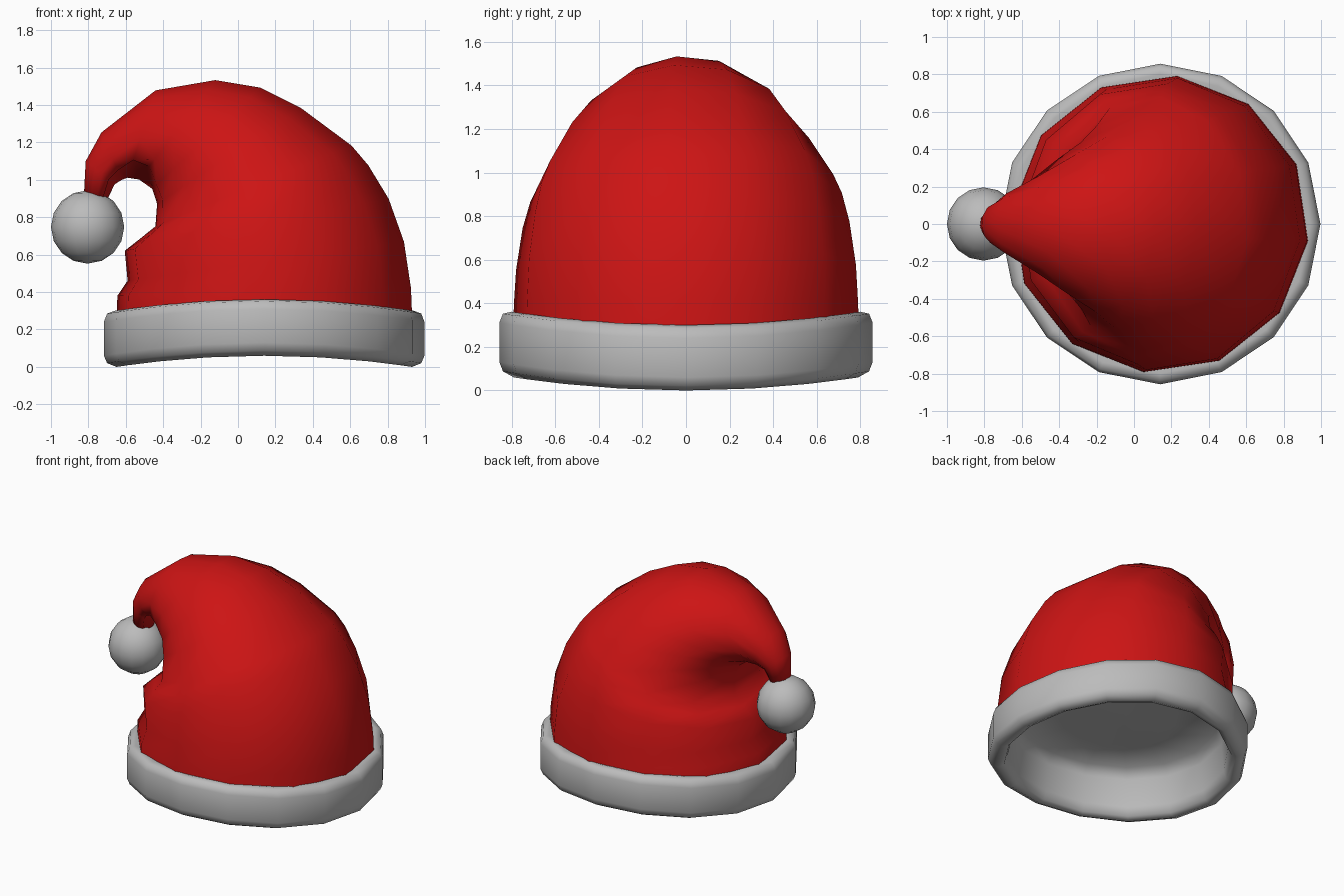
import bpy, bmesh, math

if "Cube" in bpy.data.objects:
    bpy.data.objects.remove(bpy.data.objects["Cube"])

CX = 0.14  # hat axis


def material(name, rgb):
    m = bpy.data.materials.new(name)
    m.diffuse_color = (*rgb, 1)
    m.use_nodes = True
    m.node_tree.nodes["Principled BSDF"].inputs["Base Color"].default_value = m.diffuse_color
    return m


red = material("red felt", (0.61, 0.007, 0.007))
fur = material("pale grey fur", (0.5, 0.5, 0.5))


def finish(bm, name, mat):
    bmesh.ops.recalc_face_normals(bm, faces=bm.faces)
    for f in bm.faces:
        f.smooth = True
    me = bpy.data.meshes.new(name)
    bm.to_mesh(me)
    bm.free()
    me.materials.append(mat)
    ob = bpy.data.objects.new(name, me)
    bpy.context.collection.objects.link(ob)
    return ob


def bridge(bm, rings, closed_end=True):
    for a, b in zip(rings, rings[1:]):
        n = len(a)
        for i in range(n):
            j = (i + 1) % n
            bm.faces.new((a[i], a[j], b[j], b[i]))
    if closed_end:
        bm.faces.new(rings[-1])


# Red body: tilting elliptical rings
# (outer x, z, inner x, z, half depth, groove under the tip)
sections = [
    (0.938, 0.22, -0.655, 0.22, 0.80, 0),
    (0.93, 0.42, -0.65, 0.38, 0.795, 0),
    (0.892, 0.67, -0.595, 0.46, 0.785, 0),
    (0.81, 0.90, -0.61, 0.62, 0.755, 0),
    (0.70, 1.08, -0.52, 0.69, 0.72, 0),
    (0.61, 1.185, -0.445, 0.75, 0.68, 0),
    (0.34, 1.385, -0.435, 0.87, 0.57, 0),
    (0.12, 1.495, -0.46, 0.95, 0.475, 0),
    (-0.12, 1.535, -0.53, 1.00, 0.38, 0.2),
    (-0.44, 1.48, -0.59, 1.01, 0.26, 0.4),
    (-0.73, 1.255, -0.62, 1.00, 0.165, 0.5),
    (-0.815, 1.10, -0.66, 0.975, 0.11, 0.5),
    (-0.825, 0.90, -0.70, 0.89, 0.07, 0),
]
bm = bmesh.new()
rings = []
for ox, oz, ix, iz, b, groove in sections:
    ring = []
    for k in range(12):
        t = math.radians(30 * k - 6.5)
        c, s = math.cos(t), math.sin(t)
        if k == 7:
            c *= 1 - groove
        ring.append(bm.verts.new(((ox + ix) / 2 + (ox - ix) / 2 * c, b * s,
                                  (oz + iz) / 2 + (oz - iz) / 2 * c)))
    rings.append(ring)
bridge(bm, rings)
finish(bm, "hat_body", red)

# Fur brim with inner lining: lathed profile, arched up at front and back
profile = [(0.72, 0.29), (0.80, 0.30), (0.84, 0.285), (0.857, 0.24),
           (0.857, 0.06), (0.84, 0.02), (0.79, 0.0), (0.75, 0.02),
           (0.73, 0.08), (0.715, 0.28), (0.66, 0.345), (0.40, 0.375), (0.05, 0.38)]
bm = bmesh.new()
rings = []
for r, z in profile:
    ring = []
    for k in range(16):
        t = math.tau * k / 16
        y = r * math.sin(t)
        ring.append(bm.verts.new((CX + r * math.cos(t), y,
                                  z + 0.07 * (y / 0.855) ** 2)))
    rings.append(ring)
bridge(bm, rings)
finish(bm, "brim", fur)

# Pompom at the tip
bm = bmesh.new()
bmesh.ops.create_uvsphere(bm, u_segments=16, v_segments=8, radius=0.196)
bmesh.ops.translate(bm, verts=bm.verts, vec=(-0.804, 0, 0.748))
finish(bm, "pompom", fur)
